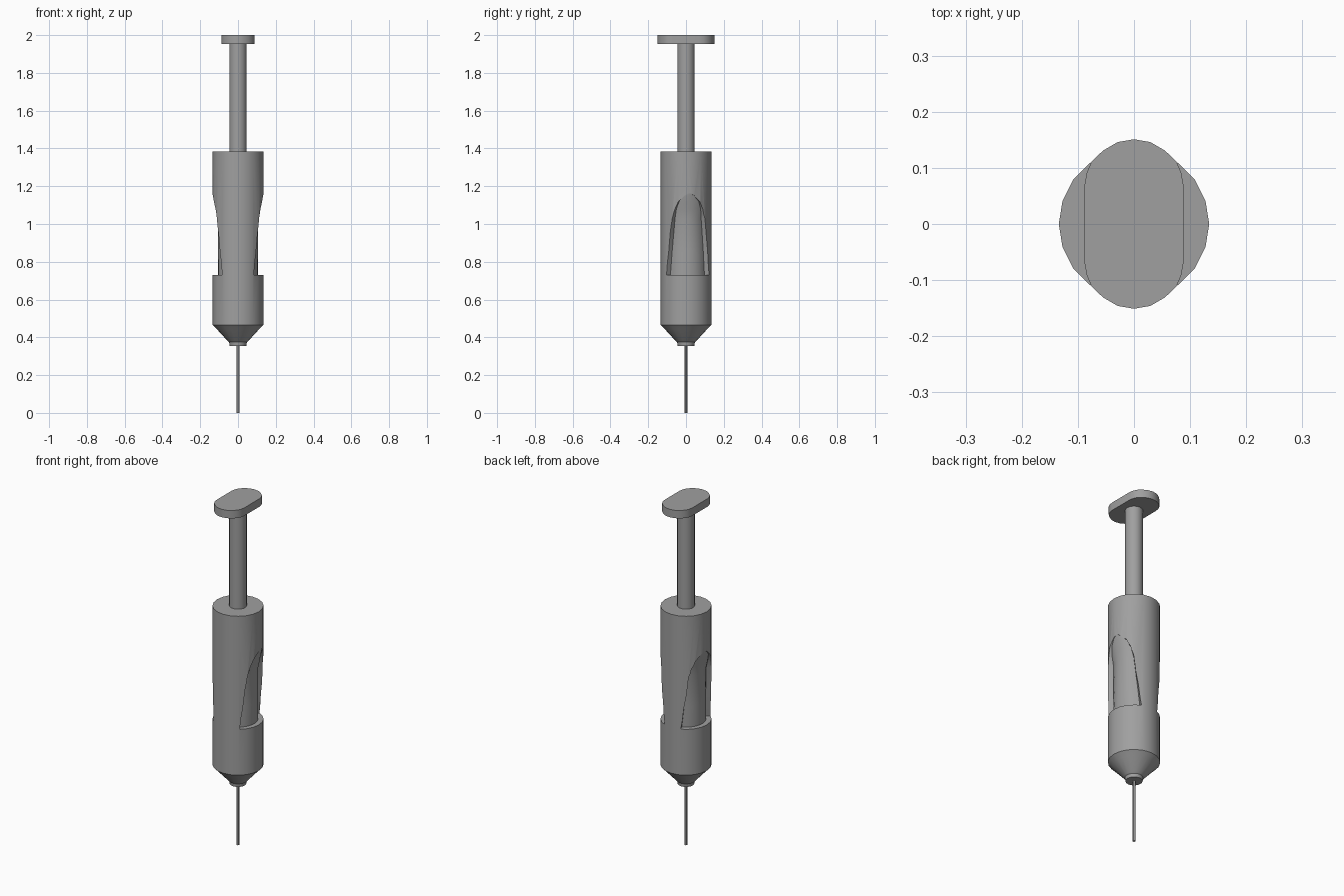
import bpy, bmesh, math

cube = bpy.data.objects.get("Cube")
if cube:
    bpy.data.objects.remove(cube, do_unlink=True)

grey = bpy.data.materials.new("grey")
grey.use_nodes = True
grey.diffuse_color = (0.35, 0.35, 0.35, 1)
grey.node_tree.nodes["Principled BSDF"].inputs["Base Color"].default_value = (0.35, 0.35, 0.35, 1)


def loft(name, rings):
    """Skin a stack of closed rings and cap both ends."""
    bm = bmesh.new()
    rows = [[bm.verts.new(p) for p in ring] for ring in rings]
    n = len(rows[0])
    for a, b in zip(rows, rows[1:]):
        for i in range(n):
            j = (i + 1) % n
            bm.faces.new((a[i], a[j], b[j], b[i]))
    bm.faces.new(rows[0][::-1])
    bm.faces.new(rows[-1])
    bmesh.ops.recalc_face_normals(bm, faces=bm.faces)
    mesh = bpy.data.meshes.new(name)
    bm.to_mesh(mesh)
    bm.free()
    mesh.materials.append(grey)
    obj = bpy.data.objects.new(name, mesh)
    bpy.context.collection.objects.link(obj)
    return obj


def activate(obj):
    bpy.ops.object.select_all(action='DESELECT')
    obj.select_set(True)
    bpy.context.view_layer.objects.active = obj


def smooth(obj):
    activate(obj)
    bpy.ops.object.shade_smooth_by_angle(angle=math.radians(30))


def lathe(name, profile, segments):
    """Turn (radius, height) points around the vertical axis."""
    return loft(name, [[(r * math.cos(math.tau * i / segments),
                         r * math.sin(math.tau * i / segments), z)
                        for i in range(segments)] for r, z in profile])


def window_cutter(side):
    """Wedge with a curved floor; rows are (height, floor radius, half angle)."""
    rows = [(0.73, 0.106, 59), (0.85, 0.106, 52), (1.03, 0.106, 41),
            (1.08, 0.116, 34), (1.12, 0.1235, 25), (1.15, 0.130, 11), (1.162, 0.132, 3)]
    steps, lean = 10, 8
    rings = []
    for z, floor, half in rows:
        angles = [math.radians(lean - half + 2 * half * i / steps) for i in range(steps + 1)]
        path = [(floor, a) for a in angles] + [(0.17, a) for a in reversed(angles)]
        rings.append([(side * r * math.cos(a), r * math.sin(a), z) for r, a in path])
    return loft("window_cutter", rings)


# Barrel with tapered nozzle, recessed by a window on each side
barrel = lathe("barrel", [(0.044, 0.355), (0.047, 0.374), (0.054, 0.38), (0.112, 0.443),
                          (0.134, 0.465), (0.134, 1.385)], 20)
for side in (1, -1):
    cutter = window_cutter(side)
    cutter.hide_render = True
    mod = barrel.modifiers.new("window", 'BOOLEAN')
    mod.operation = 'DIFFERENCE'
    mod.solver = 'EXACT'
    mod.object = cutter
    activate(barrel)
    bpy.ops.object.modifier_apply(modifier=mod.name)
    bpy.data.objects.remove(cutter, do_unlink=True)
smooth(barrel)

# Needle and plunger rod
smooth(lathe("needle", [(0.007, 0.0), (0.007, 0.36)], 12))
smooth(lathe("plunger_rod", [(0.046, 1.38), (0.046, 1.96)], 20))

# Oval thumb rest: quarter outline mirrored to all four corners
quarter = [(0.088, 0.07), (0.084, 0.092), (0.075, 0.112), (0.055, 0.131), (0.029, 0.146), (0.0, 0.151)]
half = quarter + [(-x, y) for x, y in quarter[-2::-1]]
outline = half + [(-x, -y) for x, y in half]
smooth(loft("thumb_rest", [[(x, y, z) for x, y in outline] for z in (1.954, 2.0)]))
